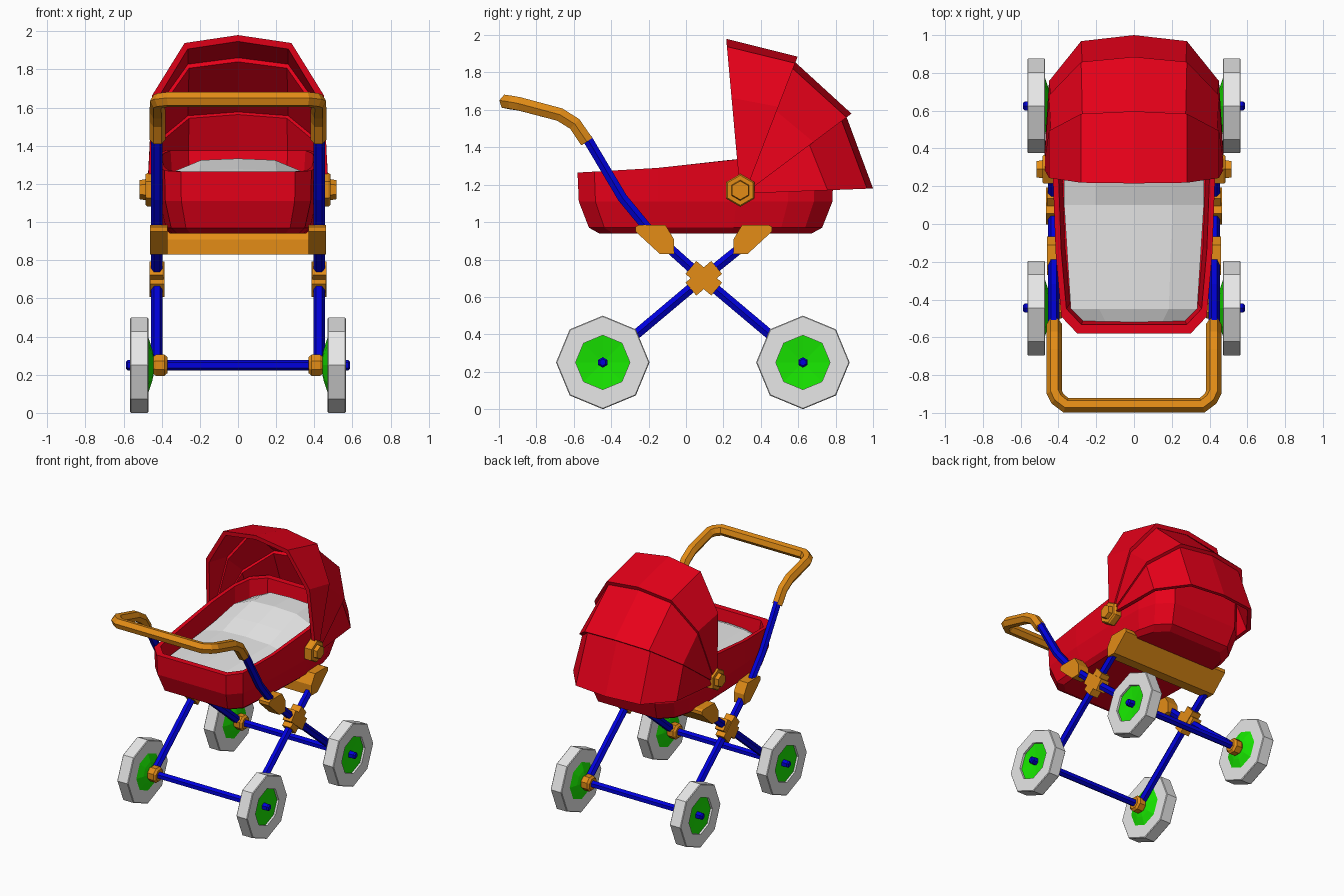
import bpy, bmesh, math
from mathutils import Vector

if "Cube" in bpy.data.objects:
    bpy.data.objects.remove(bpy.data.objects["Cube"])


def material(name, rgb):
    m = bpy.data.materials.new(name)
    m.diffuse_color = (*rgb, 1)
    m.use_nodes = True
    m.node_tree.nodes["Principled BSDF"].inputs["Base Color"].default_value = m.diffuse_color
    return m


RED = material("red fabric", (0.82, 0.0, 0.01))
ORANGE = material("orange plastic", (0.77, 0.265, 0.008))
BLUE = material("blue metal", (0.0, 0.0, 0.72))
GREEN = material("green hub", (0.01, 0.88, 0.0))
WHITE = material("white", (0.8, 0.8, 0.8))


def loft(name, rings, mat, caps=True, loop=False):
    """Skin closed rings of points in order."""
    bm = bmesh.new()
    vs = [[bm.verts.new(p) for p in r] for r in rings]
    n = len(vs[0])
    pairs = list(zip(vs, vs[1:])) + ([(vs[-1], vs[0])] if loop else [])
    for a, b in pairs:
        for i in range(n):
            j = (i + 1) % n
            bm.faces.new((a[i], a[j], b[j], b[i]))
    if caps and not loop:
        bm.faces.new(vs[0])
        bm.faces.new(vs[-1])
    bmesh.ops.recalc_face_normals(bm, faces=bm.faces)
    me = bpy.data.meshes.new(name)
    bm.to_mesh(me)
    bm.free()
    me.materials.append(mat)
    ob = bpy.data.objects.new(name, me)
    bpy.context.collection.objects.link(ob)
    return ob


def revolve(name, profile, y, z, sides, mat, s=1, turn=0.0, loop=False):
    """Turn an (x, radius) profile around an axis parallel to x."""
    rings = []
    for x, r in profile:
        ang = [turn + i * math.tau / sides for i in range(sides)]
        rings.append([(s * x, y + r * math.cos(a), z + r * math.sin(a)) for a in ang])
    return loft(name, rings, mat, loop=loop)


def prism(name, profile, x0, x1, mat):
    """Extrude a side (y, z) outline along x."""
    return loft(name, [[(x, y, z) for y, z in profile] for x in (x0, x1)], mat)


def tube(name, path, radius, mat):
    """Six-sided tube along a polyline."""
    cu = bpy.data.curves.new(name, 'CURVE')
    cu.dimensions = '3D'
    cu.bevel_depth, cu.bevel_resolution, cu.use_fill_caps = radius, 1, True
    sp = cu.splines.new('POLY')
    sp.points.add(len(path) - 1)
    for p, co in zip(sp.points, path):
        p.co = (*co, 1)
    sp.use_smooth = False
    tmp = bpy.data.objects.new(name + "_path", cu)
    bpy.context.collection.objects.link(tmp)
    bpy.context.view_layer.update()
    me = bpy.data.meshes.new_from_object(tmp.evaluated_get(bpy.context.evaluated_depsgraph_get()))
    bpy.data.objects.remove(tmp)
    me.materials.clear()
    me.materials.append(mat)
    for f in me.polygons:
        f.use_smooth = False
        f.material_index = 0
    ob = bpy.data.objects.new(name, me)
    bpy.context.collection.objects.link(ob)


# Wheels, hubs, axles and axle joints
TYRE = [(.47, .145), (.47, .245), (.475, .25), (.56, .25), (.565, .245), (.565, .145)]
HUB = [(.44, .04), (.45, .085), (.472, .152), (.55, .152), (.537, .03)]
JOINT = [(.37, .045), (.385, .06), (.43, .06), (.45, .045)]
for end, y in (("front", -.445), ("rear", .625)):
    revolve(end + "_axle", [(-.588, .018), (-.578, .028), (.578, .028), (.588, .018)],
            y, .25, 6, BLUE, turn=math.pi / 6)
    for side, s in (("right", 1), ("left", -1)):
        tag = f"{end}_{side}_"
        revolve(tag + "tyre", TYRE, y, .25, 8, WHITE, s, loop=True)
        revolve(tag + "hub", HUB, y, .25, 8, GREEN, s)
        revolve(tag + "axle_joint", JOINT, y, .25, 8, ORANGE, s, math.pi / 8)

# Crossed frame rods, brackets and hood knobs
ROD_A = [(-.53, 1.45), (-.34, 1.13), (-.2, .96), (.09, .70), (.625, .25)]
ROD_B = [(.40, .95), (.09, .70), (-.445, .25)]
CLAMP = [(-.27, .975), (-.25, .985), (-.11, .985), (-.065, .91), (-.065, .83), (-.14, .83), (-.27, .95)]
for side, s in (("right", 1), ("left", -1)):
    for nm, path in (("handle_rod", ROD_A), ("support_rod", ROD_B)):
        tube(f"{side}_{nm}", [(s * .425, y, z) for y, z in path], .03, BLUE)
    prism(side + "_clamp", CLAMP, s * .37, s * .46, ORANGE)
    for k, t in enumerate((math.radians(40), math.radians(-40))):
        c, n = math.cos(t), math.sin(t)
        box = [(.095 + u * c - v * n, .70 + u * n + v * c)
               for u, v in ((-.09, -.045), (.09, -.045), (.09, .045), (-.09, .045))]
        prism(f"{side}_cross_joint_{k + 1}", box, s * (.385 + .005 * k), s * (.46 + .005 * k), ORANGE)
    revolve(side + "_hood_knob", [(.41, .07), (.43, .088), (.475, .088), (.485, .08), (.485, .055),
                                  (.515, .05)], .29, 1.17, 6, ORANGE, s, math.pi / 6)

# Cross beam under the basket, same outline as the clamps
prism("cross_beam", [(.19 - y, z) for y, z in CLAMP], -.46, .46, ORANGE)

# Push handle
half = [(.422, -.53, 1.43), (.422, -.595, 1.525), (.422, -.675, 1.575),
        (.422, -.89, 1.632), (.405, -.925, 1.638), (.36, -.96, 1.643)]
tube("push_handle", half + [(-x, y, z) for x, y, z in reversed(half)], .041, ORANGE)

# Basket: plan outline with a rim rising to the back, stacked outside then inside
PLAN = [(.30, -.58, 1.265), (.385, -.49, 1.27), (.415, -.15, 1.29), (.43, .27, 1.335),
        (.42, .55, 1.36), (.38, .69, 1.375), (.28, .79, 1.375)]
PLAN += [(-x, y, z) for x, y, z in reversed(PLAN)]


def basket_ring(scale, z=None):
    return [(x * scale, .1 + (y - .1) * scale, rim if z is None else z) for x, y, rim in PLAN]


loft("basket", [basket_ring(.83, .94), basket_ring(.91, .97), basket_ring(.99, 1.11),
                basket_ring(1), basket_ring(.93), basket_ring(.88, 1.06)], RED)

# Mattress with raised pillow end: y, half width, edge height, middle height
BED = [(-.52, .27, 1.14, 1.17), (-.45, .335, 1.16, 1.20), (.10, .37, 1.18, 1.22),
       (.25, .37, 1.20, 1.27), (.45, .35, 1.26, 1.325), (.65, .32, 1.25, 1.32), (.74, .22, 1.2, 1.25)]
loft("mattress", [[(-w, y, 1.08), (-w, y, e), (-.55 * w, y, m), (0, y, m + .008),
                   (.55 * w, y, m), (w, y, e), (w, y, 1.08)] for y, w, e, m in BED], WHITE)

# Hood: three overlapping wedge panels, each a thick arch swept from rib to rib
ARCH = [(.475, 0), (.45, .62), (.28, .95), (0, 1)]
ARCH += [(-x, f) for x, f in reversed(ARCH[:-1])]


def rib(base, tip, width=1.0):
    b, t = Vector(base), Vector(tip)
    ring = []
    for sx, sf, pts in ((1, 1, ARCH), (.94, .96, ARCH[::-1])):
        for x, f in pts:
            p = b + (t - b) * f * sf
            ring.append((x * sx * width, p.x, p.y))
    return ring


PANELS = [((.29, 1.15), (.215, 1.98), 1, (.325, 1.18), (.597, 1.885), 1),
          ((.31, 1.17), (.57, 1.868), .975, (.35, 1.18), (.885, 1.58), 1),
          ((.335, 1.17), (.852, 1.58), .975, (.36, 1.155), (1.0, 1.18), 1)]
for i, (b0, t0, w0, b1, t1, w1) in enumerate(PANELS):
    loft(f"hood_panel_{i + 1}", [rib(b0, t0, w0), rib(b1, t1, w1)], RED)
